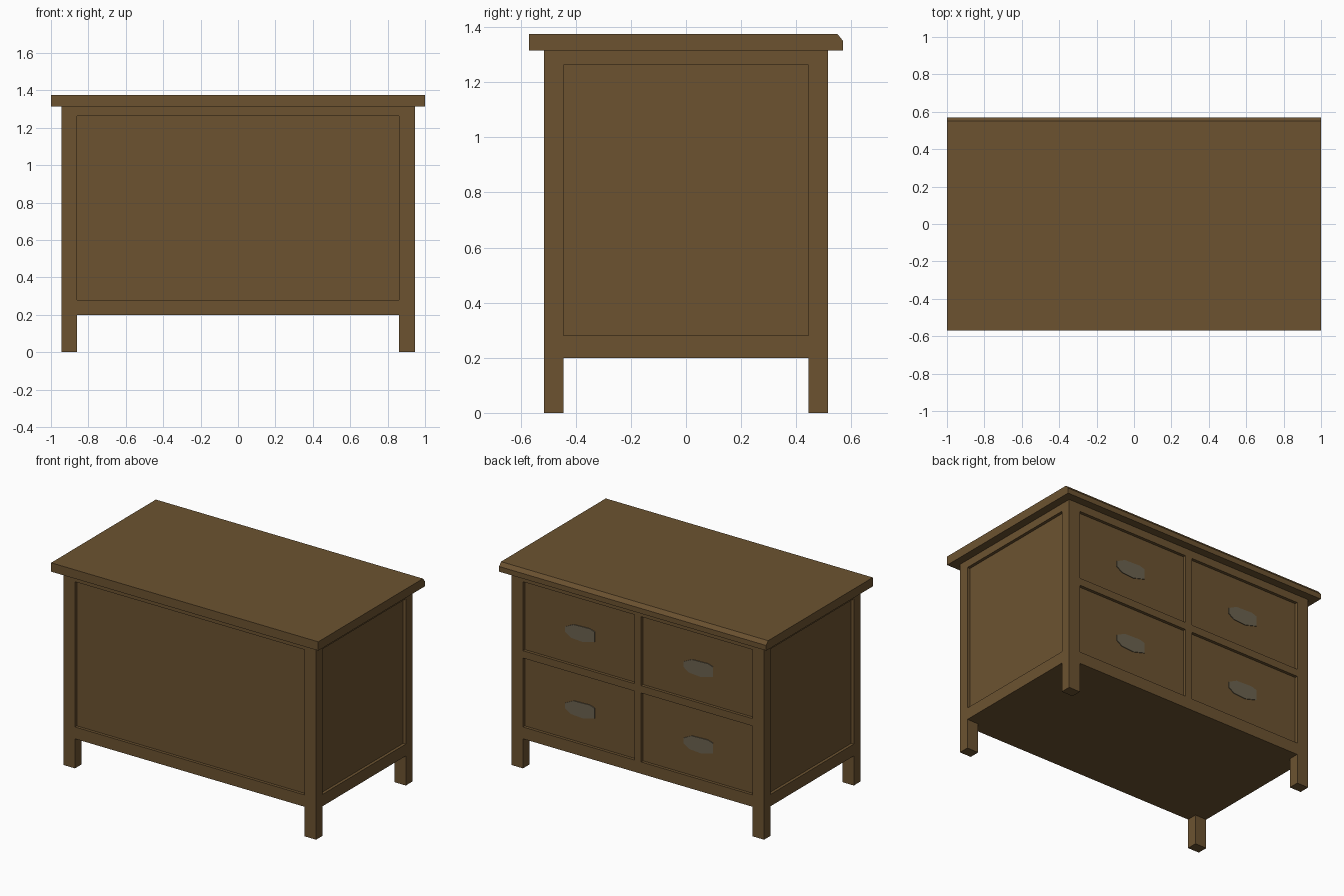
import bpy
import bmesh

if "Cube" in bpy.data.objects:
    bpy.data.objects.remove(bpy.data.objects["Cube"])


def make_material(name, color):
    m = bpy.data.materials.new(name)
    m.diffuse_color = (*color, 1)
    m.use_nodes = True
    m.node_tree.nodes["Principled BSDF"].inputs["Base Color"].default_value = m.diffuse_color
    return m


wood = make_material("brown wood", (0.15, 0.086, 0.03))
metal = make_material("dull grey metal", (0.15, 0.125, 0.08))


def finish(bm, name, mat):
    bmesh.ops.recalc_face_normals(bm, faces=bm.faces)
    me = bpy.data.meshes.new(name)
    bm.to_mesh(me)
    bm.free()
    me.materials.append(mat)
    ob = bpy.data.objects.new(name, me)
    bpy.context.collection.objects.link(ob)
    return ob


def prism(name, points, offset, mat):
    """Extrude a closed outline of 3D points along offset."""
    bm = bmesh.new()
    face = bm.faces.new([bm.verts.new(p) for p in points])
    ext = bmesh.ops.extrude_face_region(bm, geom=[face])
    verts = [v for v in ext["geom"] if isinstance(v, bmesh.types.BMVert)]
    bmesh.ops.translate(bm, verts=verts, vec=offset)
    # the starting face stays in place as the closing cap
    if not face.is_valid:
        bmesh.ops.holes_fill(bm, edges=bm.edges)
    return finish(bm, name, mat)


def box(name, x, y, z, mat=wood):
    x0, x1 = sorted(x)
    y0, y1 = sorted(y)
    pts = [(x0, y0, z[0]), (x1, y0, z[0]), (x1, y1, z[0]), (x0, y1, z[0])]
    return prism(name, pts, (0, 0, z[1] - z[0]), mat)


X, Y = 0.945, 0.515            # outer faces of the posts
XI, YI = 0.86, 0.445           # inner faces of the posts
BOTTOM, LOW, HIGH, TOP = 0.20, 0.28, 1.263, 1.315
RECESS = 0.02

# Table top with a chamfer along the drawer side
profile = [(-0.57, TOP), (0.57, TOP), (0.57, 1.35), (0.55, 1.375), (-0.57, 1.375)]
prism("table_top", [(-1, y, z) for y, z in profile], (2, 0, 0), wood)

# Corner posts that run down into the legs, and the side rails and panels
for sx in (-1, 1):
    for sy in (-1, 1):
        box("corner_post", (sx * XI, sx * X), (sy * YI, sy * Y), (0, TOP))
    box("side_panel", (sx * (X - 0.06), sx * (X - RECESS)), (-YI, YI), (LOW, HIGH))
    for z in ((BOTTOM, LOW), (HIGH, TOP)):
        box("side_rail", (sx * XI, sx * X), (-YI, YI), z)

# Long rails on both faces
for sy in (-1, 1):
    for z in ((BOTTOM, LOW), (HIGH, TOP)):
        box("long_rail", (-XI, XI), (sy * YI, sy * Y), z)

# Plain panel on the -y face and the closed underside
box("plain_panel", (-XI, XI), (-YI, -(Y - RECESS)), (LOW, HIGH))
box("underside", (-XI, XI), (-YI, YI), (BOTTOM, BOTTOM + 0.03))

# Dividers between the drawers
MID = (LOW + HIGH) / 2
HALF = 0.025
box("centre_stile", (-HALF, HALF), (YI, Y), (LOW, HIGH))
for sx in (-1, 1):
    box("middle_rail", (sx * HALF, sx * XI), (YI, Y), (MID - HALF, MID + HALF))

# Drawers, each with a flat eight-sided pull plate
plate = [(0.112, 0.005), (0.05, 0.036), (-0.07, 0.04), (-0.108, 0.028),
         (-0.108, -0.04), (-0.02, -0.064), (0.07, -0.058), (0.112, -0.03)]
face_y = Y - RECESS
for sx in (-1, 1):
    for z in ((LOW, MID - HALF), (MID + HALF, HIGH)):
        box("drawer_front", (sx * HALF, sx * XI), (YI, face_y), z)
        cx, cz = sx * (HALF + XI) / 2, (z[0] + z[1]) / 2
        prism("drawer_pull", [(cx + u, face_y, cz + v) for u, v in plate],
              (0, 0.005, 0), metal)
